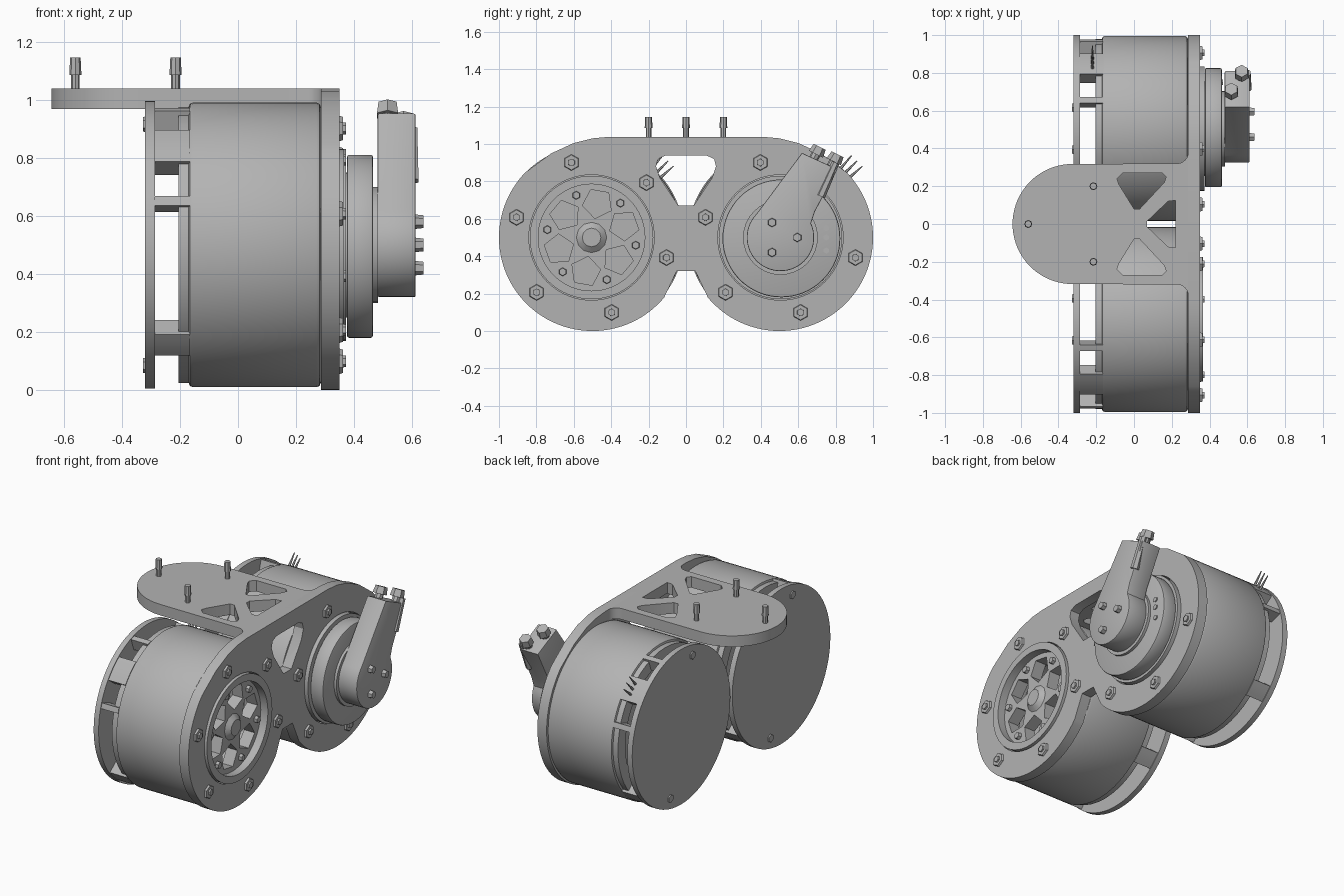
import bpy, bmesh, math
from mathutils import Vector, Matrix

cube = bpy.data.objects.get("Cube")
if cube:
    bpy.data.objects.remove(cube)

grey = bpy.data.materials.new("machined_grey")
grey.use_nodes = True
grey.diffuse_color = (0.45, 0.45, 0.45, 1)
grey.node_tree.nodes["Principled BSDF"].inputs["Base Color"].default_value = grey.diffuse_color
parts = []


def finish(name, bm):
    bmesh.ops.recalc_face_normals(bm, faces=bm.faces)
    me = bpy.data.meshes.new(name)
    bm.to_mesh(me)
    bm.free()
    me.materials.append(grey)
    ob = bpy.data.objects.new(name, me)
    bpy.context.collection.objects.link(ob)
    parts.append(ob)
    return ob


def prism(name, pts, lo, hi, axis="X", bevel=0):
    """Extrude a profile: (y, z) along X, or (x, y) along Z."""
    bm = bmesh.new()
    place = (lambda p: (lo, *p)) if axis == "X" else (lambda p: (*p, lo))
    face = bm.faces.new([bm.verts.new(place(p)) for p in pts])
    step = (hi - lo, 0, 0) if axis == "X" else (0, 0, hi - lo)
    new = bmesh.ops.extrude_face_region(bm, geom=[face])["geom"]
    bmesh.ops.translate(bm, vec=step, verts=[v for v in new if isinstance(v, bmesh.types.BMVert)])
    if bevel:
        rim = [e for f in bm.faces if len(f.verts) > 4 for e in f.edges]
        bmesh.ops.bevel(bm, geom=list(set(rim)), offset=bevel, segments=2, affect="EDGES", profile=0.5)
    return finish(name, bm)


def arc(c, r, a0, a1, n):
    return [(c[0] + r * math.cos(math.radians(a0 + (a1 - a0) * i / n)),
             c[1] + r * math.sin(math.radians(a0 + (a1 - a0) * i / n))) for i in range(n + 1)]


def disc(name, c, r, lo, hi, n=64, axis="X", bevel=0):
    return prism(name, arc(c, r, 0, 360, n)[:-1], lo, hi, axis, bevel)


def rod(name, a, b, r1, r2, n=8):
    a, b = Vector(a), Vector(b)
    bm = bmesh.new()
    turn = (b - a).to_track_quat("Z", "Y").to_matrix().to_4x4()
    bmesh.ops.create_cone(bm, cap_ends=True, segments=n, radius1=r1, radius2=r2,
                          depth=(b - a).length, matrix=Matrix.Translation((a + b) / 2) @ turn)
    return finish(name, bm)


def cut(ob, cutters):
    for c in cutters:
        m = ob.modifiers.new("cut", "BOOLEAN")
        m.operation, m.object, m.solver = "DIFFERENCE", c, "EXACT"
    graph = bpy.context.evaluated_depsgraph_get()
    graph.update()
    me = bpy.data.meshes.new_from_object(ob.evaluated_get(graph))
    ob.modifiers.clear()
    ob.data = me
    for c in cutters:
        parts.remove(c)
        bpy.data.objects.remove(c)


def polar(c, r, a):
    return (c[0] + r * math.cos(math.radians(a)), c[1] + r * math.sin(math.radians(a)))


FRONT, BACK = (-0.505, 0.5), (0.505, 0.5)

# Two motors: drum, flange, end cap, posts, wires and screws
for side, c in (("front", FRONT), ("back", BACK)):
    drum = disc(side + "_drum", c, 0.49, -0.17, 0.285, 96, bevel=0.015)
    if side == "front":
        cut(drum, [disc("pocket", c, 0.31, 0.08, 0.4)])
    flange = disc(side + "_flange", c, 0.475, -0.205, -0.165, 48)
    cut(flange, [disc("bore", c, 0.4, -0.3, 0)])
    disc(side + "_end_cap", c, 0.495, -0.32, -0.285, 96)
    for angle, half in ((45, 9), (-45, 6), (135, 9), (225, 6), (18, 2), (72, 2)):
        a = angle if side == "back" else 180 - angle
        prism(side + "_post", arc(c, 0.49, a - half, a + half, 4) + arc(c, 0.41, a + half, a - half, 4),
              -0.287, -0.165)
    for a in (41, 45, 49):
        rod(side + "_wire", (-0.22, *polar(c, 0.4, a)), (-0.22, *polar(c, 0.58, a)), 0.014, 0.003, 6)
    for a in (105, 285):
        rod(side + "_cap_screw", (-0.3, *polar(c, 0.43, a)), (-0.327, *polar(c, 0.43, a)), 0.03, 0.025, 6)
    for a in range(45, 400, 60):
        p = polar(c, 0.415, a)
        if not (side == "back" and a == 45):
            rod(side + "_plate_screw", (0.33, *p), (0.362, *p), 0.05, 0.04, 6)
            rod(side + "_screw_core", (0.33, *p), (0.372, *p), 0.022, 0.02, 6)

# Side plate joining both motors, outlined by its +y half and mirrored
half = [(0.05, 0.32)] + arc((0.5, 0.5), 0.5, 220, 404, 60) + [(0.72, 0.95), (0.6, 1.005), (0.5, 1.03), (0.41, 1.038)]
plate = prism("side_plate", half + [(-y, z) for y, z in reversed(half)], 0.285, 0.35)
notch = [(0.04, 0.67), (0.14, 0.82), (0.16, 0.88), (0.15, 0.92), (0.11, 0.938)]
cut(plate, [disc("front_hole", FRONT, 0.335, 0.2, 0.4),
            disc("back_hole", BACK, 0.335, 0.2, 0.4),
            prism("web_window", notch + [(-y, z) for y, z in reversed(notch)], 0.2, 0.4)])

# Top bracket with rounded end, fillets and triangular windows
edge = [(0.35, 0.41), (0.287, 0.41)] + arc((0.227, 0.38), 0.06, 0, -90, 6) + arc((-0.325, 0), 0.318, 90, 180, 20)
bracket = prism("top_bracket", edge + [(x, -y) for x, y in reversed(edge[:-1])], 0.968, 1.038, "Z")
tri = [(0, 0.08), (0.03, 0.08), (0.16, 0.22), (0.17, 0.25), (0.15, 0.27), (-0.06, 0.27), (-0.09, 0.24), (-0.08, 0.21)]
wedge = [(0.07, 0.015), (0.18, 0.12), (0.22, 0.125)]
cut(bracket, [prism("window_a", tri, 0.9, 1.1, "Z"),
              prism("window_b", [(x, -y) for x, y in tri], 0.9, 1.1, "Z"),
              prism("window_c", wedge + [(x, -y) for x, y in reversed(wedge)], 0.9, 1.1, "Z")])

# Pegs standing on the bracket
for x, y in ((-0.56, 0), (-0.215, 0.2), (-0.215, -0.2)):
    rod("peg_shaft", (x, y, 1.02), (x, y, 1.1), 0.015, 0.015)
    rod("peg_head", (x, y, 1.085), (x, y, 1.145), 0.021, 0.018)

# Open rotor hub on the front motor
rim = disc("rotor_rim", FRONT, 0.33, 0.2, 0.365)
cut(rim, [disc("rim_bore", FRONT, 0.285, 0.1, 0.5)])
spider = disc("rotor_spider", FRONT, 0.3, 0.24, 0.315)
cut(spider, [prism("spider_hole", [polar(polar(FRONT, 0.185, a), 0.082, a + 36 + 72 * k) for k in range(5)], 0.1, 0.5)
             for a in range(20, 380, 60)])
rod("rotor_boss", (0.3, *FRONT), (0.34, *FRONT), 0.1, 0.05, 12)
for a in range(50, 400, 60):
    p = polar(FRONT, 0.24, a)
    rod("rotor_screw", (0.3, *p), (0.335, *p), 0.025, 0.02, 6)

# Output stack on the back motor
disc("adapter_ring", BACK, 0.33, 0.28, 0.372, 48)
disc("output_disc", (0.51, 0.495), 0.315, 0.375, 0.465, 64, bevel=0.008)
disc("output_core", BACK, 0.25, 0.36, 0.38, 32)
disc("output_spacer", BACK, 0.2, 0.46, 0.482, 32)

# Sensor arm leaning outward, with bolts and two cable connectors
prism("sensor_arm", arc((0.505, 0.5), 0.18, 135, 385, 36) + [(0.69, 0.64), (0.81, 0.865), (0.62, 0.952)],
      0.48, 0.612, bevel=0.006)
for y, z in ((0.46, 0.58), (0.595, 0.5), (0.46, 0.42)):
    rod("arm_bolt", (0.6, y, z), (0.638, y, z), 0.026, 0.022, 6)
for z in (0.43, 0.5, 0.55):
    rod("disc_pin", (0.46, 0.75, z), (0.472, 0.75, z), 0.016, 0.016, 6)
for x, y, z in ((0.515, 0.67, 0.9), (0.57, 0.765, 0.86)):
    rod("connector_stem", (x, y, z), (x, y + 0.03, z + 0.055), 0.025, 0.025)
    rod("connector_nut", (x, y + 0.025, z + 0.045), (x, y + 0.045, z + 0.085), 0.042, 0.036, 6)
rod("cable_clip", (0.6, 0.72, 0.72), (0.6, 0.8, 0.9), 0.025, 0.02, 6)

# Smooth shading with sharp edges kept
bpy.ops.object.select_all(action="DESELECT")
for ob in parts:
    ob.select_set(True)
bpy.context.view_layer.objects.active = parts[0]
bpy.ops.object.shade_smooth_by_angle(angle=math.radians(30))
